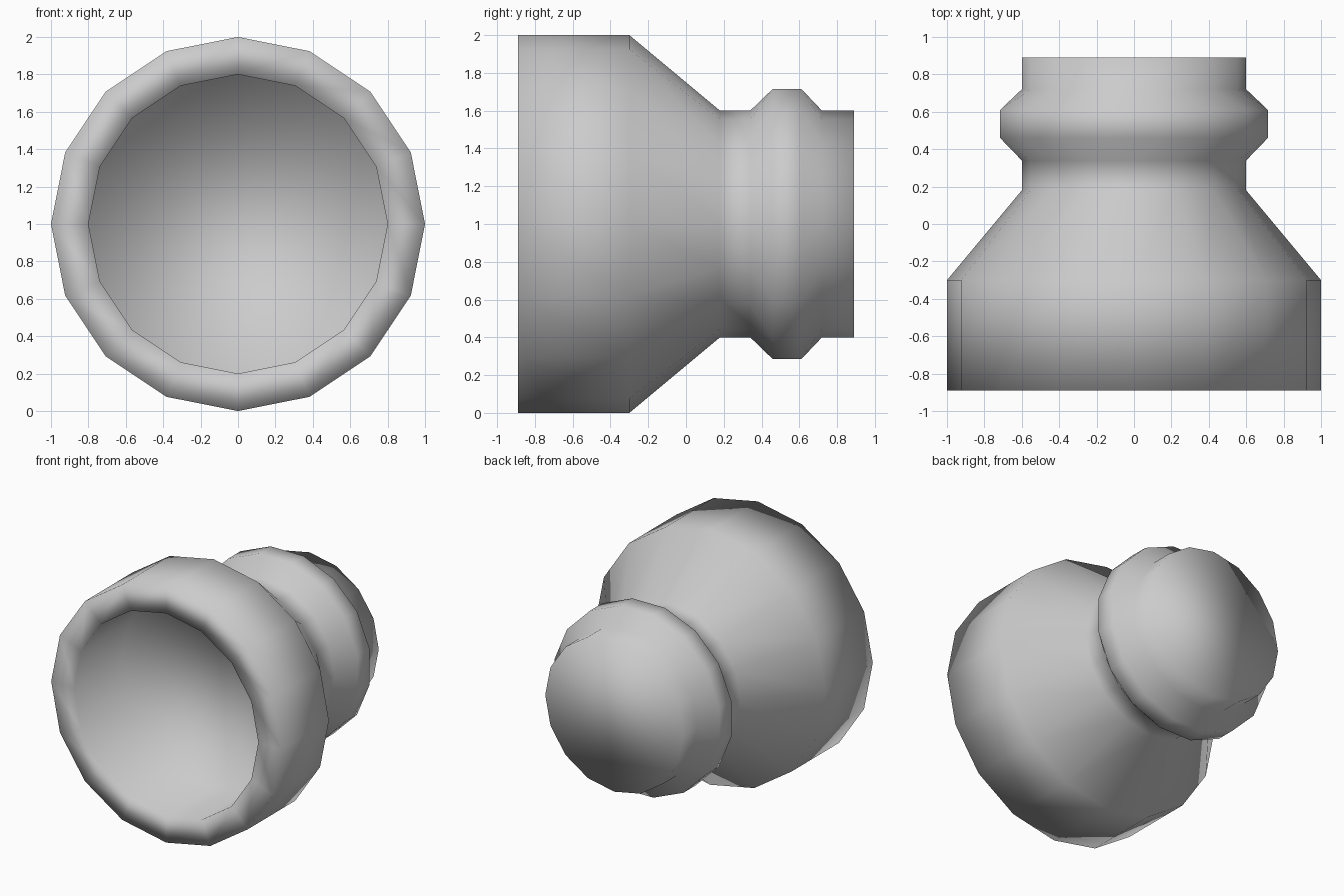
import bpy, bmesh
from math import sin, cos, tau

cube = bpy.data.objects.get("Cube")
if cube:
    bpy.data.objects.remove(cube, do_unlink=True)

grey = bpy.data.materials.new("light grey")
grey.use_nodes = True
colour = (0.6, 0.6, 0.6, 1)
grey.diffuse_color = colour
grey.node_tree.nodes["Principled BSDF"].inputs["Base Color"].default_value = colour

SIDES = 16
# Rings from the cup floor, over the rim and back to the end cap:
# radius, y position, turn in steps (the raised collar is turned half a step)
PROFILE = [
    (0.8, -0.30, 0), (0.8, -0.89, 0),
    (1.0, -0.89, 0), (1.0, -0.30, 0),
    (0.6, 0.18, 0), (0.6, 0.34, 0),
    (0.73, 0.46, 0.5), (0.73, 0.61, 0.5),
    (0.6, 0.72, 0), (0.6, 0.89, 0),
]

bm = bmesh.new()


def ring(radius, y, turn):
    angles = [(i + turn) * tau / SIDES for i in range(SIDES)]
    return [bm.verts.new((radius * sin(a), y, 1 + radius * cos(a))) for a in angles]


rings = [ring(*p) for p in PROFILE]
for (a, b), (pa, pb) in zip(zip(rings, rings[1:]), zip(PROFILE, PROFILE[1:])):
    for i in range(SIDES):
        j = (i + 1) % SIDES
        if pa[2] == pb[2]:
            bm.faces.new((a[i], a[j], b[j], b[i]))
        elif pb[2]:
            # neck out to the collar
            bm.faces.new((a[i], a[j], b[i]))
            bm.faces.new((a[j], b[j], b[i]))
        else:
            # collar back to the neck
            bm.faces.new((a[i], b[j], b[i]))
            bm.faces.new((a[i], a[j], b[j]))

# Cup floor and end cap
bm.faces.new(rings[0])
bm.faces.new(rings[-1])
bmesh.ops.recalc_face_normals(bm, faces=bm.faces)
for f in bm.faces:
    f.smooth = True

mesh = bpy.data.meshes.new("flared_cup")
bm.to_mesh(mesh)
bm.free()
mesh.materials.append(grey)
bpy.context.collection.objects.link(bpy.data.objects.new("flared_cup", mesh))
